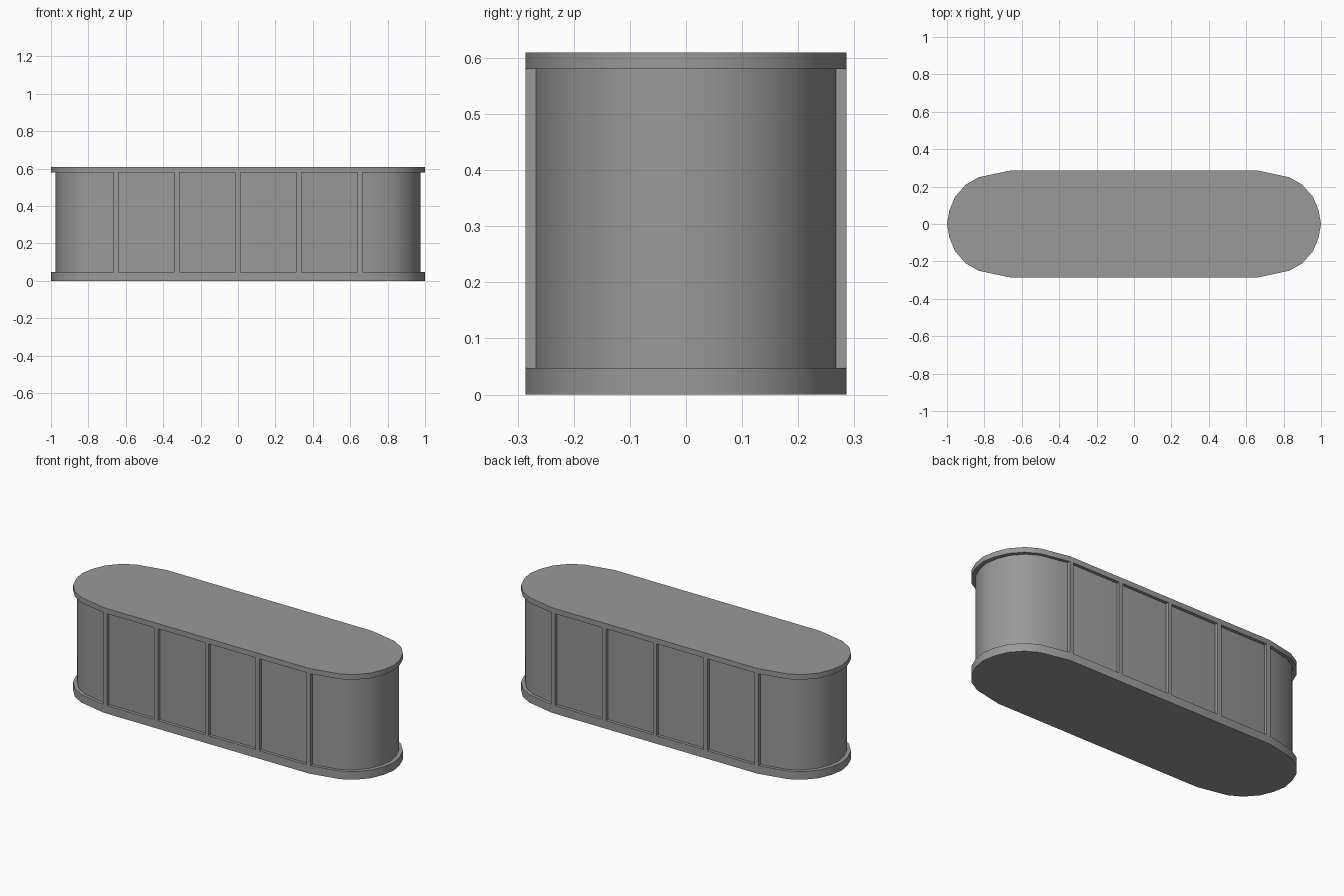
import bpy, bmesh, math

cube = bpy.data.objects.get("Cube")
if cube:
    bpy.data.objects.remove(cube, do_unlink=True)

grey = bpy.data.materials.new("mid grey")
grey.use_nodes = True
colour = (0.32, 0.32, 0.32, 1)
grey.diffuse_color = colour
grey.node_tree.nodes["Principled BSDF"].inputs["Base Color"].default_value = colour

# Quarter of the rounded counter outline, from the end to the straight side
QUARTER = [(1, 0), (0.987, 0.073), (0.957, 0.145), (0.9, 0.21),
           (0.83, 0.25), (0.66, 0.286)]


def outline(inset=0):
    q = [(x - inset * 1.3 * max(0, (x - 0.66) / 0.34), y * (1 - inset / 0.286))
         for x, y in QUARTER]
    right = [(x, -y) for x, y in q[:0:-1]] + q
    return right + [(-x, -y) for x, y in right]


def finish(bm, name):
    bmesh.ops.recalc_face_normals(bm, faces=bm.faces)
    mesh = bpy.data.meshes.new(name)
    bm.to_mesh(mesh)
    bm.free()
    mesh.materials.append(grey)
    obj = bpy.data.objects.new(name, mesh)
    bpy.context.collection.objects.link(obj)
    bpy.ops.object.select_all(action='DESELECT')
    obj.select_set(True)
    bpy.context.view_layer.objects.active = obj
    bpy.ops.object.shade_smooth_by_angle(angle=math.radians(30))
    return obj


def slab(name, inset, low, high):
    bm = bmesh.new()
    face = bm.faces.new([bm.verts.new((x, y, low)) for x, y in outline(inset)])
    up = bmesh.ops.extrude_face_region(bm, geom=[face])["geom"]
    verts = [v for v in up if isinstance(v, bmesh.types.BMVert)]
    bmesh.ops.translate(bm, verts=verts, vec=(0, 0, high - low))
    if not face.is_valid or len(bm.faces) < len(verts) + 2:
        bm.faces.new([v for v in bm.verts if v not in verts])
    return finish(bm, name)


# Plinth, recessed body and counter top
slab("plinth", 0, 0, 0.047)
slab("body", 0.018, 0.047, 0.58)
slab("counter_top", 0, 0.58, 0.61)

# Upright battens dividing the panels on both long sides
for side, label in ((-1, "front"), (1, "back")):
    for i in range(5):
        bm = bmesh.new()
        bmesh.ops.create_cube(bm, size=1)
        bmesh.ops.scale(bm, vec=(0.025, 0.03, 0.533), verts=bm.verts)
        bmesh.ops.translate(bm, vec=((i - 2) * 0.326, side * 0.271, 0.3135),
                            verts=bm.verts)
        finish(bm, f"{label}_batten_{i + 1}")
